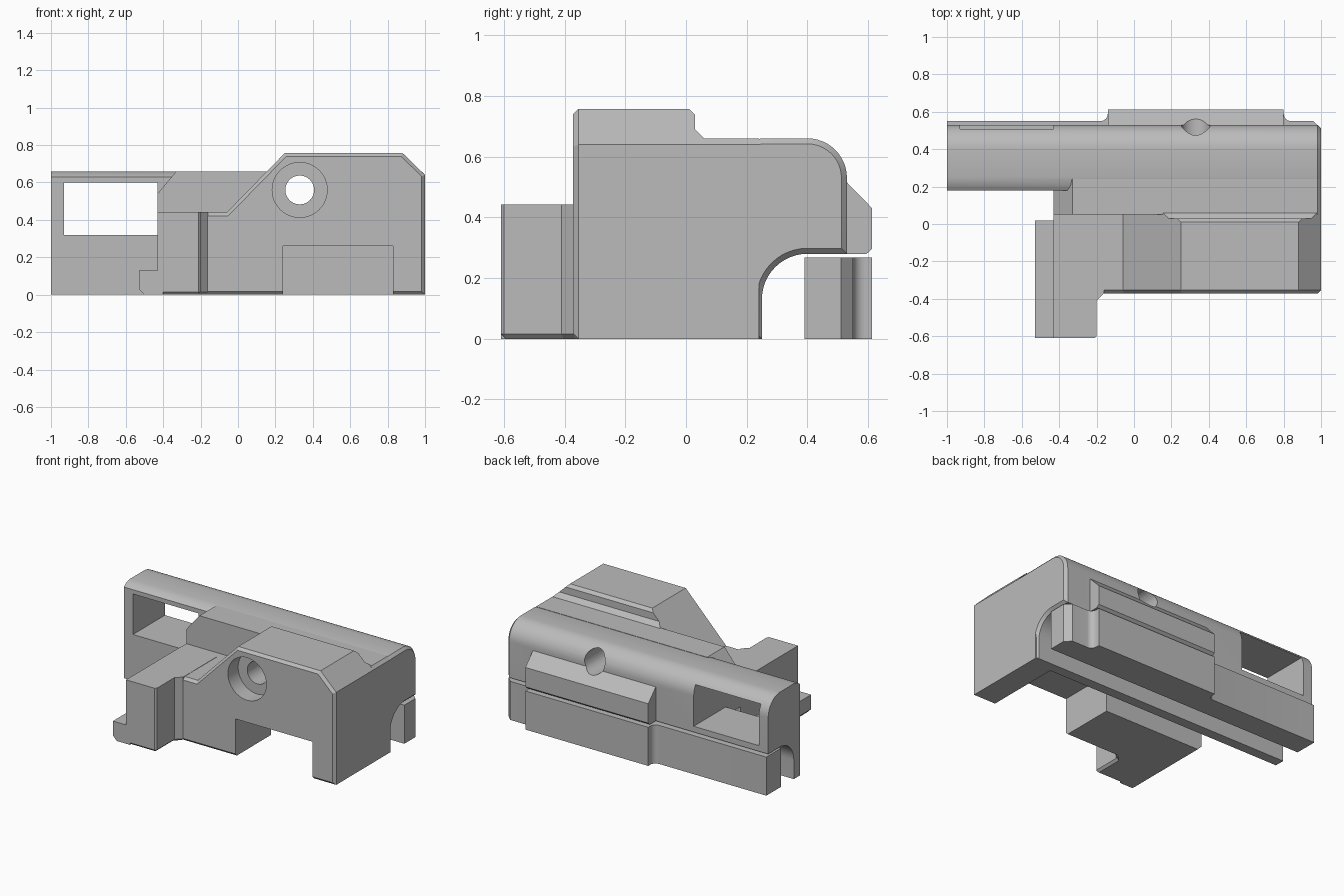
import bpy, bmesh, math
from mathutils import Vector

if "Cube" in bpy.data.objects:
    bpy.data.objects.remove(bpy.data.objects["Cube"], do_unlink=True)

grey = bpy.data.materials.new("plain_grey")
grey.use_nodes = True
GREY = (0.5, 0.5, 0.5, 1)
grey.diffuse_color = GREY
grey.node_tree.nodes["Principled BSDF"].inputs["Base Color"].default_value = GREY


def prism(name, axis, profile, lo, hi, bevel_at=None, width=0.018):
    """Extrude a 2D profile along an axis; optionally chamfer one end outline."""
    k = "xyz".index(axis)

    def place(p, t):
        c = list(p)
        c.insert(k, t)
        return Vector(c)

    bm = bmesh.new()
    face = bm.faces.new([bm.verts.new(place(p, lo)) for p in profile])
    out = bmesh.ops.extrude_face_region(bm, geom=[face])
    for v in out["geom"]:
        if isinstance(v, bmesh.types.BMVert):
            v.co[k] = hi
    bmesh.ops.recalc_face_normals(bm, faces=bm.faces)
    if bevel_at is not None:
        rim = [e for e in bm.edges
               if all(abs(v.co[k] - bevel_at) < 1e-5 for v in e.verts)]
        bmesh.ops.bevel(bm, geom=rim, offset=width, segments=1, affect="EDGES")
        bmesh.ops.recalc_face_normals(bm, faces=bm.faces)
    mesh = bpy.data.meshes.new(name)
    bm.to_mesh(mesh)
    bm.free()
    obj = bpy.data.objects.new(name, mesh)
    bpy.context.collection.objects.link(obj)
    mesh.materials.append(grey)
    return obj


def rect(a0, b0, a1, b1):
    return [(a0, b0), (a1, b0), (a1, b1), (a0, b1)]


def arc(cx, cy, r, start, end, n=12):
    return [(cx + r * math.cos(math.radians(start + (end - start) * i / n)),
             cy + r * math.sin(math.radians(start + (end - start) * i / n)))
            for i in range(n + 1)]


def combine(target, other, operation):
    """Apply a boolean and discard the helper."""
    mod = target.modifiers.new(operation.lower(), "BOOLEAN")
    mod.operation = operation
    mod.solver = "EXACT"
    mod.object = other
    bpy.context.view_layer.objects.active = target
    bpy.ops.object.modifier_apply(modifier=mod.name)
    bpy.data.objects.remove(other, do_unlink=True)


def smooth(obj):
    bpy.ops.object.select_all(action="DESELECT")
    obj.select_set(True)
    bpy.context.view_layer.objects.active = obj
    bpy.ops.object.shade_smooth_by_angle(angle=math.radians(30))


# Long rear housing with rounded back edge and quarter-round underside
housing = prism(
    "main_housing", "x",
    [(0.18, 0), (0.25, 0)] + arc(0.40, 0.13, 0.15, 180, 90)
    + [(0.53, 0.28)] + arc(0.40, 0.53, 0.13, 0, 90)
    + [(0.25, 0.66), (0.21, 0.651), (0.18, 0.63)],
    -1, 1, bevel_at=1)

parts = [
    # Flat-topped middle shoulder
    prism("shoulder", "y",
          [(-0.43, 0), (-0.43, 0.54), (-0.33, 0.66), (0.98, 0.66),
           (1, 0.64), (1, 0)], 0.05, 0.24),
    # Raised front hump
    prism("hump", "y",
          [(-0.43, 0), (-0.43, 0.44), (-0.06, 0.44), (0.25, 0.757),
           (0.88, 0.757), (1, 0.64), (1, 0)], -0.372, 0.06, bevel_at=-0.372),
    # Forward arm
    prism("arm", "z",
          [(-0.43, -0.61), (-0.21, -0.61), (-0.2, -0.60), (-0.2, -0.41),
           (-0.16, -0.37), (-0.16, 0), (-0.43, 0)],
          0, 0.442, bevel_at=0, width=0.015),
    # Low side lip on the arm
    prism("lip", "y",
          [(-0.53, 0.03), (-0.50, 0), (-0.4, 0), (-0.4, 0.13), (-0.53, 0.13)],
          -0.61, 0.02),
    # Sloped ledge on the back
    prism("back_ledge", "x",
          [(0.48, 0.28), (0.595, 0.28), (0.613, 0.296), (0.613, 0.43),
           (0.53, 0.515), (0.48, 0.515)], -0.14, 0.80),
]
for part in parts:
    combine(housing, part, "UNION")

hole = (0.33, 0.56)
cutters = [
    # Stepped back edge of the hump
    prism("hump_step_cutter", "x",
          [(0.01, 0.8), (0.01, 0.757), (0.03, 0.737), (0.03, 0.69),
           (0.06, 0.66), (0.1, 0.66), (0.1, 0.8)], -0.7, 1.2),
    prism("window_cutter", "y", rect(-0.93, 0.32, -0.43, 0.60), 0.05, 0.8),
    prism("bore_cutter", "y", arc(*hole, 0.077, 0, 351, 39), -0.6, 0.8),
    prism("counterbore_cutter", "y", arc(*hole, 0.147, 0, 352.5, 47), -0.6, -0.26),
    prism("front_opening_cutter", "y", rect(0.24, -0.1, 0.83, 0.26), -0.6, 0.18),
    prism("channel_cutter", "y", rect(-0.7, -0.1, 0.83, 0.26), 0.02, 0.18),
]
for cutter in cutters:
    cutter.hide_render = True
    combine(housing, cutter, "DIFFERENCE")
smooth(housing)

# Lower rear bar, separated from the housing by a thin slot
bar = prism(
    "lower_bar", "z",
    [(-1, 0.39), (1, 0.39), (1, 0.51), (0.96, 0.55)]
    + arc(0.84, 0.59, 0.04, 270, 180, 6) + [(0.80, 0.613), (-0.14, 0.613)]
    + arc(-0.18, 0.59, 0.04, 0, -90, 6) + [(-1, 0.55)],
    0, 0.267)
smooth(bar)
